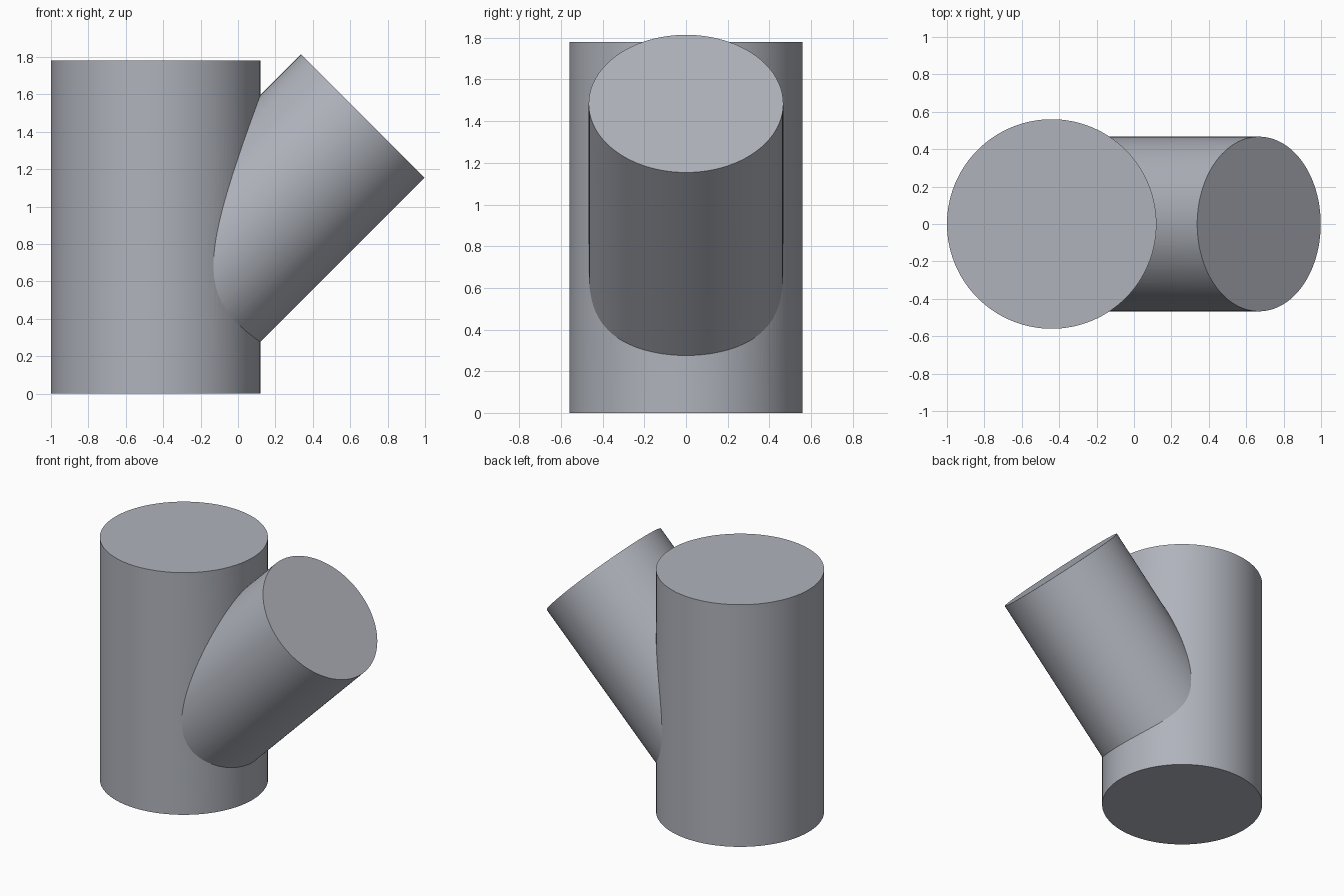
import bpy
from math import radians, sin, cos
from mathutils import Vector

if "Cube" in bpy.data.objects:
    bpy.data.objects.remove(bpy.data.objects["Cube"])

TILT = radians(45)


def cylinder(name, radius, start, axis, length, tilt):
    """Capped cylinder running from start along axis."""
    bpy.ops.mesh.primitive_cylinder_add(
        vertices=128, radius=radius, depth=length,
        location=start + axis * length / 2, rotation=(0, tilt, 0))
    obj = bpy.context.object
    obj.name = name
    return obj


# upright main pipe and 45 degree branch starting on its axis
body = cylinder("wye_pipe", 0.56, Vector((-0.44, 0, 0)), Vector((0, 0, 1)), 1.78, 0)
branch = cylinder("branch_pipe", 0.467, Vector((-0.44, 0, 0.376)),
                  Vector((sin(TILT), 0, cos(TILT))), 1.567, TILT)

# slate grey finish
slate = bpy.data.materials.new("slate_grey")
slate.diffuse_color = (0.43, 0.45, 0.50, 1)
slate.use_nodes = True
slate.node_tree.nodes["Principled BSDF"].inputs["Base Color"].default_value = slate.diffuse_color
for part in (body, branch):
    part.data.materials.append(slate)

# merge both into one solid
mod = body.modifiers.new("join_branch", 'BOOLEAN')
mod.operation = 'UNION'
mod.solver = 'EXACT'
mod.object = branch
bpy.ops.object.select_all(action='DESELECT')
body.select_set(True)
bpy.context.view_layer.objects.active = body
bpy.ops.object.modifier_apply(modifier=mod.name)
bpy.data.objects.remove(branch, do_unlink=True)

# smooth walls, crisp rims and joint
bpy.ops.object.shade_smooth_by_angle(angle=radians(25))
